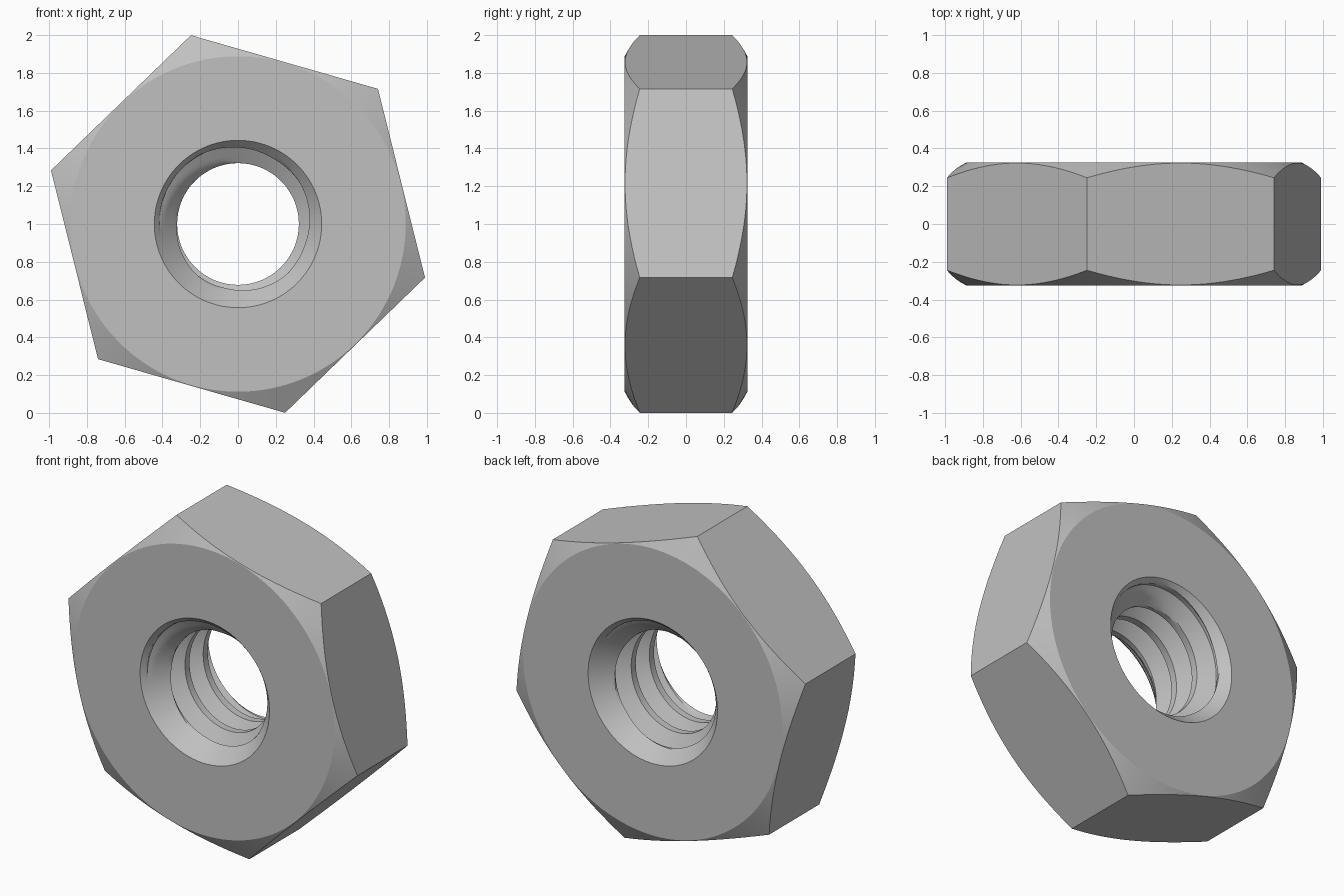
import bpy, bmesh, math

if "Cube" in bpy.data.objects:
    bpy.data.objects.remove(bpy.data.objects["Cube"], do_unlink=True)

COLUMNS = 120
HALF = 0.325             # half thickness along y
FLAT = 0.892             # centre to flat
FACE_R = 0.888           # flat round face
RIM_R = 0.443            # countersink rim
MINOR, MAJOR = 0.322, 0.417
PITCH = 0.178
START = math.radians(44)

steel = bpy.data.materials.new("steel grey")
steel.use_nodes = True
grey = (0.53, 0.53, 0.53, 1)
steel.diffuse_color = grey
steel.node_tree.nodes["Principled BSDF"].inputs["Base Color"].default_value = grey


def loft(name, section):
    """Sweep section(angle) -> [(radius, y), ...] once round the y axis."""
    bm = bmesh.new()
    rings = []
    for c in range(COLUMNS + 1):
        turn = math.tau * c / COLUMNS
        a = START + turn
        rings.append([bm.verts.new((r * math.cos(a), y, 1 + r * math.sin(a)))
                      for r, y in section(turn)])
    for one, two in zip(rings, rings[1:]):
        for i in range(len(one) - 1):
            bm.faces.new((one[i], one[i + 1], two[i + 1], two[i]))
    bmesh.ops.remove_doubles(bm, verts=bm.verts, dist=0.0002)
    mesh = bpy.data.meshes.new(name)
    bm.to_mesh(mesh)
    bm.free()
    mesh.materials.append(steel)
    obj = bpy.data.objects.new(name, mesh)
    bpy.context.collection.objects.link(obj)
    bpy.ops.object.select_all(action='DESELECT')
    obj.select_set(True)
    bpy.context.view_layer.objects.active = obj
    bpy.ops.object.shade_smooth_by_angle(angle=math.radians(22))


# Hexagonal body with corners cut by a shallow cone on both faces
def body_section(turn):
    sixth = math.tau / 6
    r = FLAT / math.cos(turn % sixth - sixth / 2)
    edge = HALF - (r - FACE_R) * 0.565
    return [(RIM_R, -HALF), (FACE_R, -HALF), (r, -edge),
            (r, edge), (FACE_R, HALF), (RIM_R, HALF)]


# One pitch of thread: crest, flank, root, flank, as (pitch fraction, radius)
corners = [(0, MINOR), (0.25, MINOR), (0.5625, MAJOR), (0.6875, MAJOR), (1, MINOR)]
STEPS = 4
pitch_rows = []
for (u0, r0), (u1, r1) in zip(corners, corners[1:]):
    for s in range(STEPS):
        t = s / STEPS
        pitch_rows.append((u0 + (u1 - u0) * t, r0 + (r1 - r0) * t))


# Right-handed threaded bore, opened by a countersink at each end
def bore_section(turn):
    points = []
    advance = (turn + START) / math.tau
    for n in range(-1, 7):
        for u, r in pitch_rows:
            y = -HALF + PITCH * (n + u - advance)
            y = max(-HALF, min(HALF, y))
            cone = RIM_R - 0.9 * (HALF - abs(y))
            points.append((max(r, cone), y))
    return points[::-1]


loft("hex_body", body_section)
loft("threaded_bore", bore_section)
